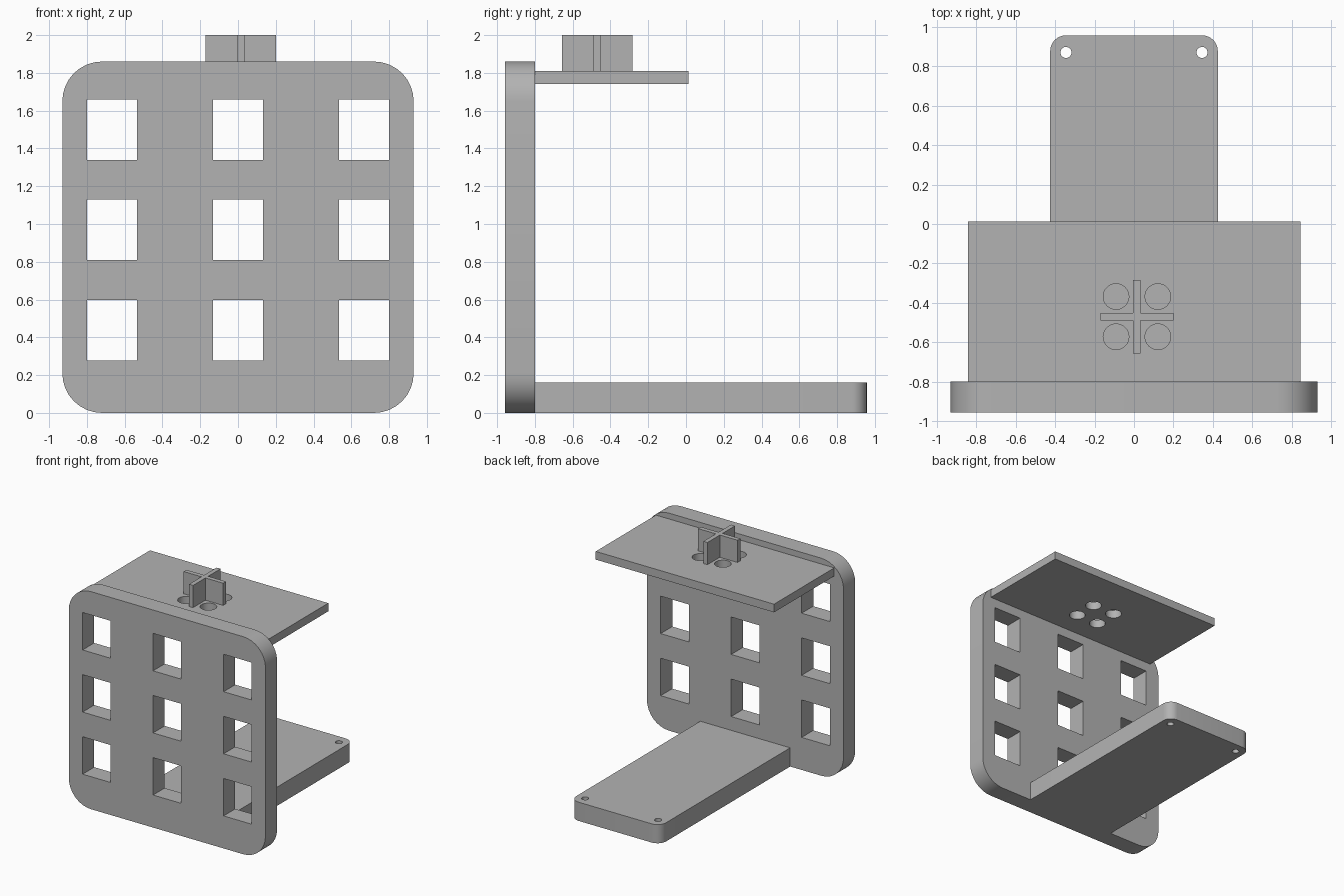
import bpy, bmesh, math
from mathutils import Matrix, Vector

cube = bpy.data.objects.get("Cube")
if cube:
    bpy.data.objects.remove(cube, do_unlink=True)

grey = bpy.data.materials.new("plain grey")
grey.use_nodes = True
colour = (0.45, 0.45, 0.45, 1)
grey.diffuse_color = colour
grey.node_tree.nodes["Principled BSDF"].inputs["Base Color"].default_value = colour


def rounded_rect(x0, x1, y0, y1, r_low=0, r_high=0, steps=8):
    """Outline with separate radii for the low-y and high-y corners."""
    corners = [(x1, y0, -1, 1, r_low, 270), (x1, y1, -1, -1, r_high, 0),
               (x0, y1, 1, -1, r_high, 90), (x0, y0, 1, 1, r_low, 180)]
    points = []
    for x, y, sx, sy, r, start in corners:
        if r == 0:
            points.append((x, y))
            continue
        for i in range(steps + 1):
            a = math.radians(start + 90 * i / steps)
            points.append((x + sx * r + r * math.cos(a), y + sy * r + r * math.sin(a)))
    return points


def circle(x, y, r, n=32):
    return [(x + r * math.cos(math.tau * i / n), y + r * math.sin(math.tau * i / n))
            for i in range(n)]


def panel(name, outlines, low, high, upright=False):
    """Filled outlines (the first is the edge, the rest are holes) given a thickness."""
    curve = bpy.data.curves.new(name, 'CURVE')
    curve.dimensions = '2D'
    curve.fill_mode = 'BOTH'
    curve.extrude = (high - low) / 2
    for outline in outlines:
        spline = curve.splines.new('POLY')
        spline.points.add(len(outline) - 1)
        for point, (x, y) in zip(spline.points, outline):
            point.co = (x, y, 0, 1)
        spline.use_cyclic_u = True
    obj = bpy.data.objects.new(name, curve)
    bpy.context.collection.objects.link(obj)
    bpy.ops.object.select_all(action='DESELECT')
    obj.select_set(True)
    bpy.context.view_layer.objects.active = obj
    bpy.ops.object.convert(target='MESH')
    obj = bpy.context.view_layer.objects.active
    obj.name = name

    middle = (low + high) / 2
    if upright:
        move = Matrix.Translation((0, middle, 0)) @ Matrix.Rotation(math.pi / 2, 4, 'X')
    else:
        move = Matrix.Translation((0, 0, middle))
    bm = bmesh.new()
    bm.from_mesh(obj.data)
    bm.transform(move)
    bmesh.ops.remove_doubles(bm, verts=bm.verts, dist=0.0005)
    bmesh.ops.dissolve_limit(bm, angle_limit=0.01, verts=bm.verts, edges=bm.edges)
    bmesh.ops.recalc_face_normals(bm, faces=bm.faces)
    bm.to_mesh(obj.data)
    bm.free()
    obj.data.materials.clear()
    obj.data.materials.append(grey)
    bpy.ops.object.shade_smooth_by_angle(angle=math.radians(30))
    return obj


# Upright front panel with a grid of square windows
windows = [rounded_rect(x - 0.133, x + 0.133, z - 0.16, z + 0.16)
           for x in (-0.667, 0, 0.667) for z in (0.438, 0.969, 1.5)]
panel("front_panel", [rounded_rect(-0.93, 0.93, 0, 1.86, 0.21, 0.21)] + windows,
      -0.957, -0.8, upright=True)

# Base foot with rounded rear corners and screw holes
screw_holes = [circle(x, 0.87, 0.028) for x in (-0.345, 0.345)]
panel("base_foot", [rounded_rect(-0.425, 0.425, -0.8, 0.957, 0, 0.08)] + screw_holes, 0, 0.16)

# Upper shelf with four round holes about the cross post
cx, cy = 0.015, -0.47
holes = [circle(cx + sx * 0.106, cy + sy * 0.102, 0.065) for sx in (-1, 1) for sy in (-1, 1)]
panel("upper_shelf", [rounded_rect(-0.842, 0.845, -0.8, 0.013)] + holes, 1.74, 1.81)

# Cross-shaped post
arm, half = 0.186, 0.019
cross = []
for turn in range(4):
    spin = Matrix.Rotation(turn * math.pi / 2, 2)
    for corner in ((arm, -half), (arm, half), (half, half)):
        p = spin @ Vector(corner)
        cross.append((cx + p.x, cy + p.y))
panel("cross_post", [cross], 1.81, 2)
